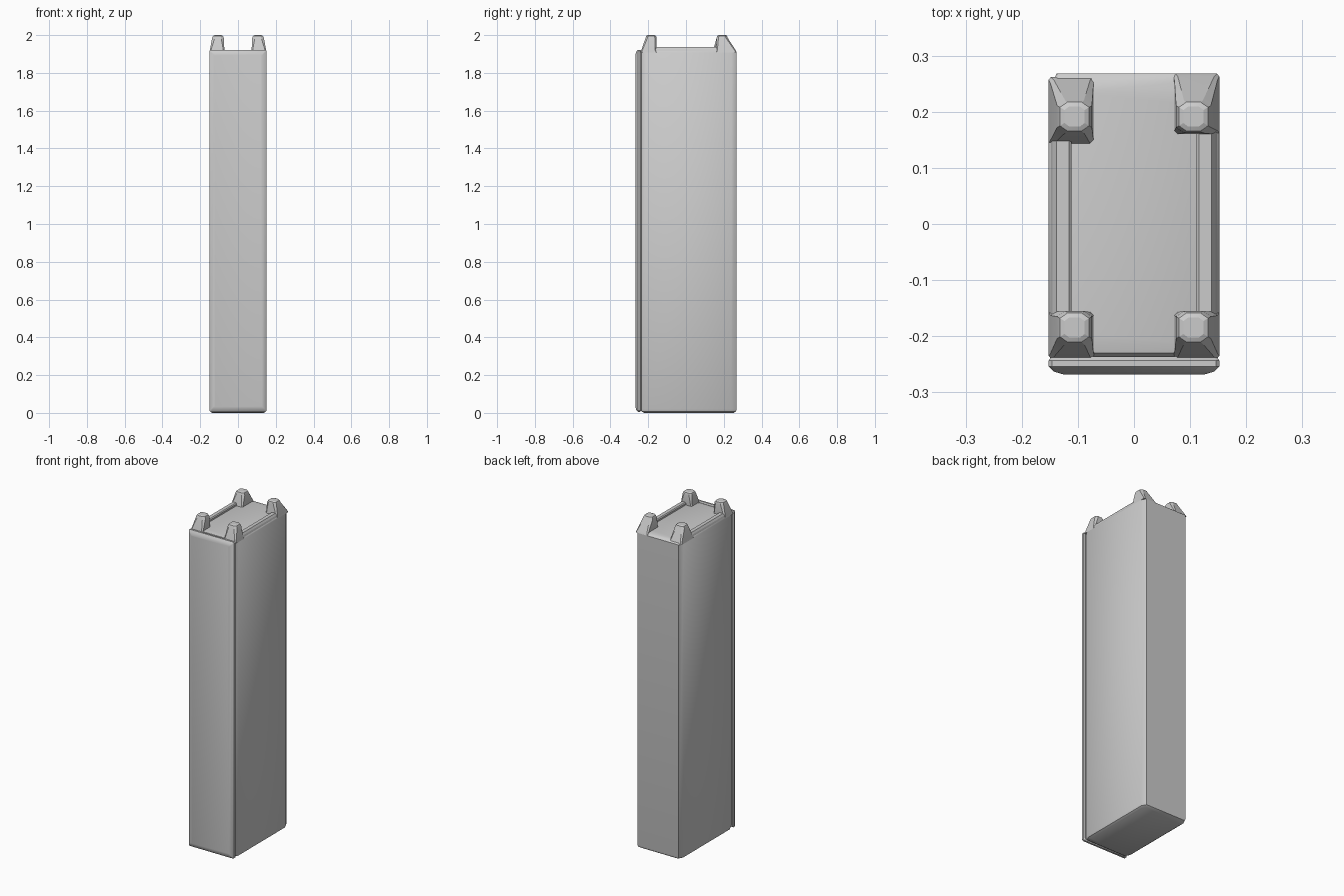
import bpy, bmesh

if "Cube" in bpy.data.objects:
    bpy.data.objects.remove(bpy.data.objects["Cube"])


def finish(name, bm):
    bmesh.ops.recalc_face_normals(bm, faces=bm.faces)
    me = bpy.data.meshes.new(name)
    bm.to_mesh(me)
    bm.free()
    ob = bpy.data.objects.new(name, me)
    bpy.context.collection.objects.link(ob)
    return ob


def loft(name, rings):
    """Skin a stack of equal-length rings and cap both ends."""
    bm = bmesh.new()
    rows = [[bm.verts.new(p) for p in ring] for ring in rings]
    n = len(rows[0])
    for a, b in zip(rows, rows[1:]):
        for i in range(n):
            j = (i + 1) % n
            bm.faces.new((a[i], a[j], b[j], b[i]))
    bm.faces.new(rows[0][::-1])
    bm.faces.new(rows[-1])
    return finish(name, bm)


def cut_rect(x0, x1, y0, y1, cx, cy, z):
    """Rectangle with cut corners (8 points)."""
    return [(x0 + cx, y0, z), (x1 - cx, y0, z), (x1, y0 + cy, z), (x1, y1 - cy, z),
            (x1 - cx, y1, z), (x0 + cx, y1, z), (x0, y1 - cy, z), (x0, y0 + cy, z)]


def smooth(ob, angle=0.6):
    bpy.ops.object.select_all(action='DESELECT')
    ob.select_set(True)
    bpy.context.view_layer.objects.active = ob
    bpy.ops.object.shade_smooth_by_angle(angle=angle)


# Tall cabinet with softened corners, bottom edge and sloped top edge
cabinet = loft("cabinet", [
    cut_rect(-0.137, 0.137, -0.222, 0.253, 0.014, 0.025, 0.0),
    cut_rect(-0.148, 0.148, -0.235, 0.265, 0.014, 0.028, 0.008),
    cut_rect(-0.152, 0.152, -0.238, 0.268, 0.014, 0.028, 0.02),
    cut_rect(-0.152, 0.152, -0.238, 0.268, 0.014, 0.028, 1.908),
    cut_rect(-0.147, 0.147, -0.230, 0.255, 0.014, 0.028, 1.918),
    cut_rect(-0.137, 0.137, -0.215, 0.235, 0.014, 0.025, 1.922)])
smooth(cabinet)


# Front door panel with rounded front edges, lofted front to back
def door_ring(y, inset, cut):
    x, z0, z1 = 0.152 - inset, 0.006 + inset, 1.922 - inset
    return [(px, y, pz) for px, pz, _ in cut_rect(-x, x, z0, z1, cut, cut, 0)]


door = loft("front_door", [door_ring(-0.268, 0.026, 0.004),
                           door_ring(-0.263, 0.009, 0.005),
                           door_ring(-0.254, 0.0, 0.006),
                           door_ring(-0.243, 0.0, 0.006),
                           door_ring(-0.236, 0.006, 0.006)])
smooth(door)

# Corner posts: wide faceted base tapering to a blunt rounded head
posts = [("front", -0.240, -0.152, -0.185), ("back", 0.157, 0.268, 0.191)]
for label, y0, y1, cy in posts:
    for side, s in (("right", 1), ("left", -1)):
        b0 = y0
        b1 = y1
        if label == "back" and s < 0:
            b0, b1 = 0.140, 0.262
        rings = [
            cut_rect(0.070, 0.152, b0, b1, 0.004, 0.005, 1.908),
            cut_rect(0.072, 0.149, b0 + 0.003, b1 - 0.005, 0.006, 0.006, 1.920),
            cut_rect(0.075, 0.137, cy - 0.029, cy + 0.030, 0.014, 0.010, 1.985),
            cut_rect(0.080, 0.132, cy - 0.025, cy + 0.026, 0.013, 0.009, 1.996),
            cut_rect(0.088, 0.124, cy - 0.017, cy + 0.018, 0.008, 0.006, 2.0)]
        rings = [[(s * x, y, z) for x, y, z in r] for r in rings]
        smooth(loft(f"{label}_{side}_post", rings), 0.4)

# Raised rails joining the posts along each side of the roof
rail_profile = [(0.150, 1.910), (0.145, 1.926), (0.138, 1.937),
                (0.116, 1.937), (0.111, 1.932), (0.111, 1.910)]
for side, s in (("right", 1), ("left", -1)):
    loft(f"{side}_roof_rail",
         [[(s * x, y, z) for x, z in rail_profile] for y in (-0.17, 0.175)])
